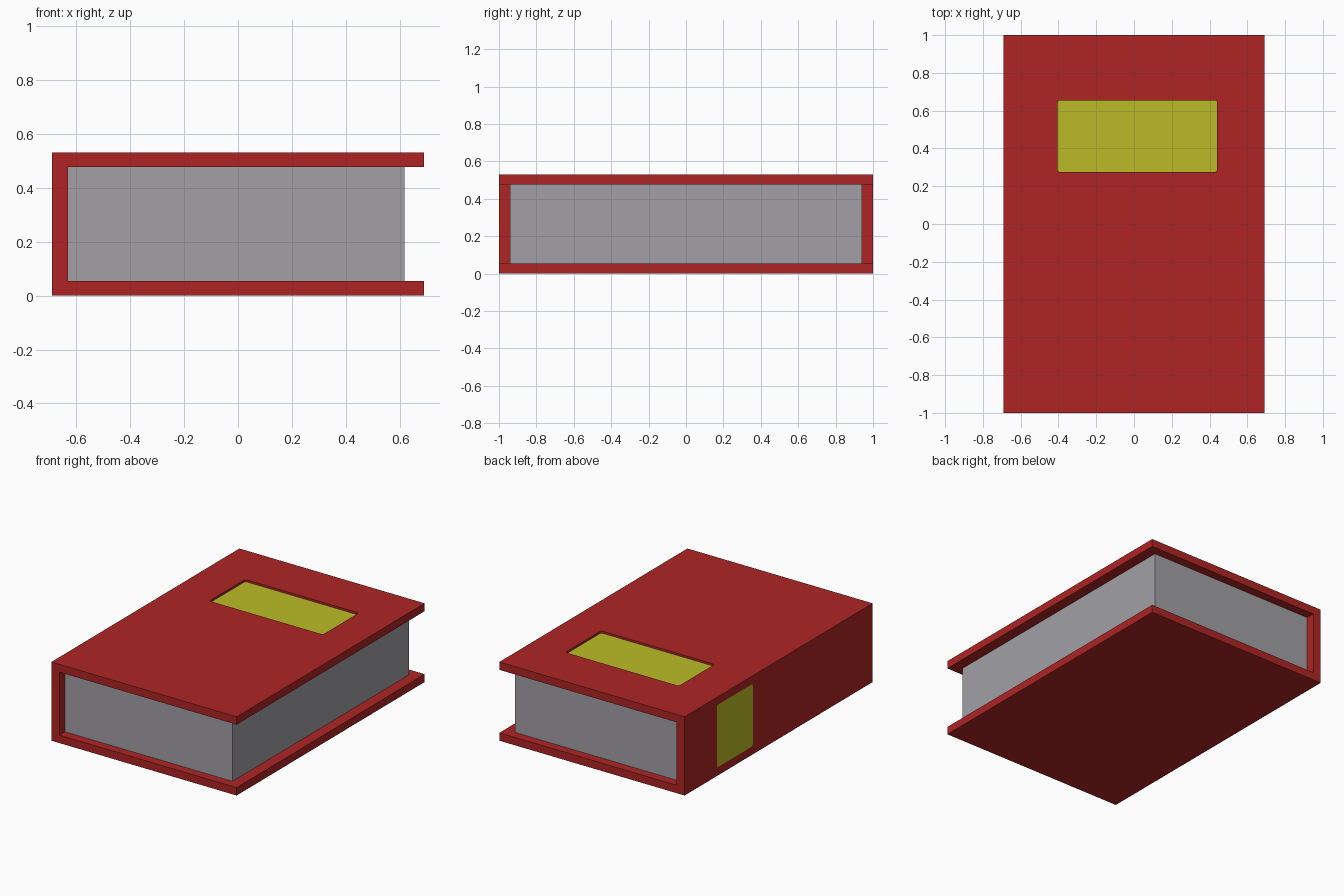
import bpy, bmesh
from mathutils import Vector

if "Cube" in bpy.data.objects:
    bpy.data.objects.remove(bpy.data.objects["Cube"])


def material(name, rgb):
    m = bpy.data.materials.new(name)
    m.diffuse_color = (*rgb, 1)
    m.use_nodes = True
    m.node_tree.nodes["Principled BSDF"].inputs["Base Color"].default_value = m.diffuse_color
    return m


RED = material("cover red", (0.43, 0.018, 0.018))
GREY = material("paper grey", (0.36, 0.35, 0.375))
YELLOW = material("label yellow", (0.50, 0.50, 0.02))


def add_object(name, bm, mat):
    bmesh.ops.recalc_face_normals(bm, faces=bm.faces)
    mesh = bpy.data.meshes.new(name)
    bm.to_mesh(mesh)
    bm.free()
    mesh.materials.append(mat)
    ob = bpy.data.objects.new(name, mesh)
    bpy.context.collection.objects.link(ob)
    return ob


def box(name, lo, hi, mat, axis=None, radius=0.014):
    """Box between two corners; edges along `axis` are rounded if given."""
    lo, hi = Vector(lo), Vector(hi)
    bm = bmesh.new()
    bmesh.ops.create_cube(bm, size=1)
    for v in bm.verts:
        v.co = Vector([(lo[i] + hi[i]) / 2 + v.co[i] * (hi[i] - lo[i]) for i in range(3)])
    if axis is not None:
        edges = [e for e in bm.edges
                 if abs(e.verts[0].co[axis] - e.verts[1].co[axis]) > 1e-5]
        bmesh.ops.bevel(bm, geom=edges, offset=radius, segments=3,
                        profile=0.5, affect='EDGES')
    return add_object(name, bm, mat)


W, L, H, T = 0.69, 1.0, 0.53, 0.053
SPINE_IN = -0.63

# Cover: C-shaped profile extruded along the length
profile = [(-W, 0), (W, 0), (W, T), (SPINE_IN, T),
           (SPINE_IN, H - T), (W, H - T), (W, H), (-W, H)]
bm = bmesh.new()
face = bm.faces.new([bm.verts.new((x, -L, z)) for x, z in profile])
ext = bmesh.ops.extrude_face_region(bm, geom=[face])
bmesh.ops.translate(bm, vec=(0, 2 * L, 0),
                    verts=[g for g in ext["geom"] if isinstance(g, bmesh.types.BMVert)])
cover = add_object("cover", bm, RED)


def cut(target, cutter):
    """Subtract the cutter from the target, then remove it."""
    cutter.hide_render = True
    mod = target.modifiers.new("pocket", 'BOOLEAN')
    mod.operation, mod.solver, mod.object = 'DIFFERENCE', 'EXACT', cutter
    bpy.context.view_layer.objects.active = target
    bpy.ops.object.modifier_apply(modifier=mod.name)
    bpy.data.objects.remove(cutter)


# Pocket in the front board with the label sunk into it
X0, X1, Y0, Y1 = -0.405, 0.44, 0.275, 0.655
cut(cover, box("board_cutter", (X0, Y0, H - 0.02), (X1, Y1, H + 0.1), RED, 2))
box("board_label", (X0, Y0, H - 0.02), (X1, Y1, H - 0.014), YELLOW, 2)

# Spine label, flush in a shallow pocket
Z0, Z1 = 0.056, 0.476
cut(cover, box("spine_cutter", (-W - 0.1, Y0, Z0), (-W + 0.006, Y1, Z1), RED, 0))
box("spine_label", (-W, Y0, Z0), (-W + 0.006, Y1, Z1), YELLOW, 0)

# Page block
box("pages", (SPINE_IN, -0.94, T), (0.617, 0.94, H - T), GREY)
